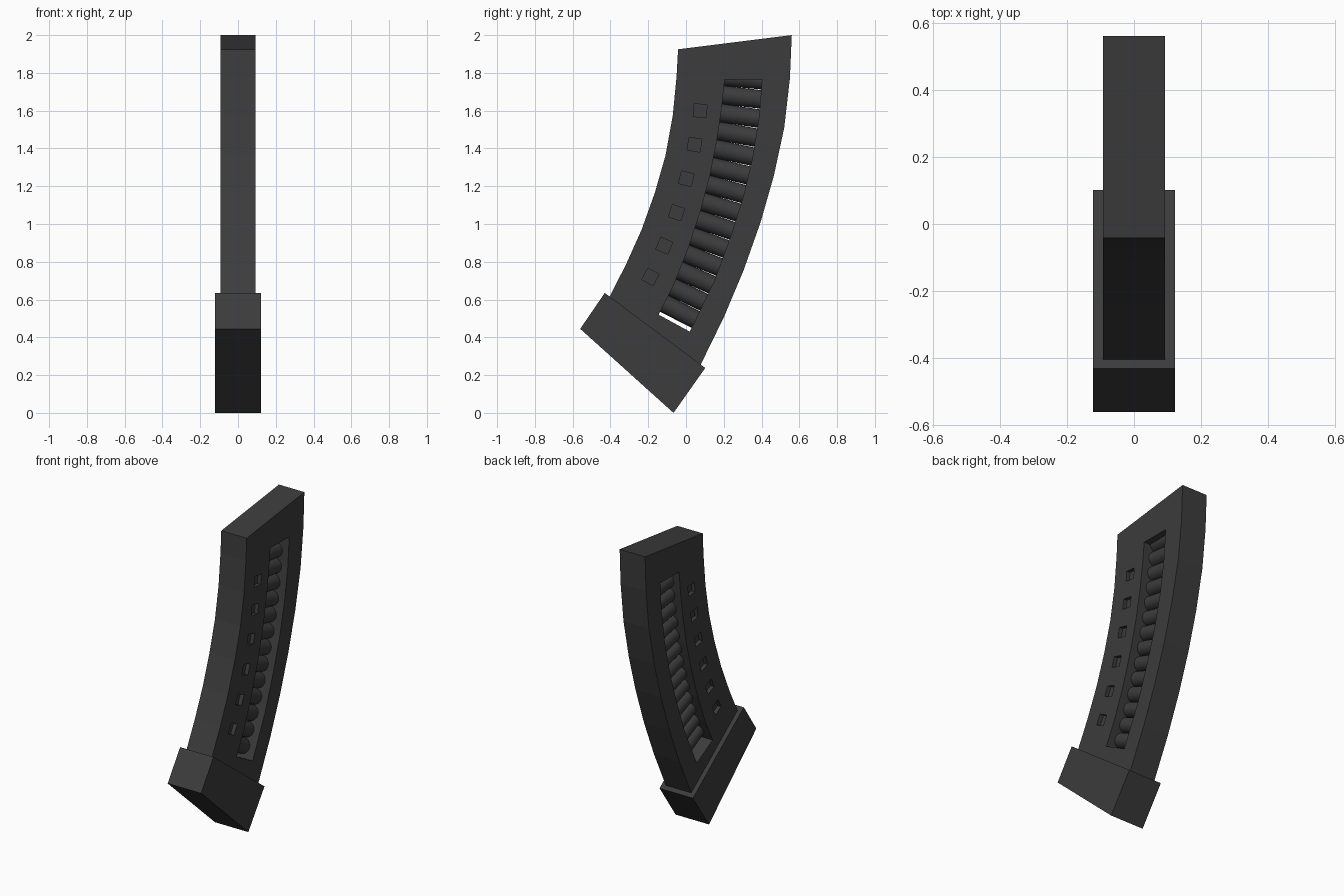
import bpy, bmesh
from math import radians, sin, cos
from mathutils import Matrix

if "Cube" in bpy.data.objects:
    bpy.data.objects.remove(bpy.data.objects["Cube"])


def prism(name, pts, x0, x1):
    """Extrude a (y, z) outline along x."""
    bm = bmesh.new()
    face = bm.faces.new([bm.verts.new((x0, y, z)) for y, z in pts])
    ext = bmesh.ops.extrude_face_region(bm, geom=[face])
    for v in ext["geom"]:
        if isinstance(v, bmesh.types.BMVert):
            v.co.x = x1
    bmesh.ops.recalc_face_normals(bm, faces=bm.faces)
    me = bpy.data.meshes.new(name)
    bm.to_mesh(me)
    bm.free()
    ob = bpy.data.objects.new(name, me)
    bpy.context.collection.objects.link(ob)
    mat(ob)
    return ob


dark = bpy.data.materials.new("dark_grey")
dark.diffuse_color = (0.045, 0.045, 0.045, 1)
dark.use_nodes = True
dark.node_tree.nodes["Principled BSDF"].inputs["Base Color"].default_value = dark.diffuse_color


def mat(ob):
    ob.data.materials.append(dark)


def cut(target, cutter):
    mod = target.modifiers.new(cutter.name, 'BOOLEAN')
    mod.operation = 'DIFFERENCE'
    mod.solver = 'EXACT'
    mod.object = cutter
    bpy.context.view_layer.objects.active = target
    bpy.ops.object.modifier_apply(modifier=mod.name)
    bpy.data.objects.remove(cutter)


W = 0.093
# Curved body
front = [(-0.042, 1.925), (-0.05, 1.78), (-0.07, 1.575), (-0.108, 1.365),
         (-0.165, 1.165), (-0.235, 0.97), (-0.318, 0.785), (-0.405, 0.615), (-0.42, 0.56)]
back = [(0.05, 0.2), (0.08, 0.26), (0.202, 0.51), (0.305, 0.755), (0.395, 1.01),
        (0.465, 1.255), (0.52, 1.51), (0.55, 1.77), (0.56, 2.0)]
body = prism("body", front + back, -W, W)

# Long curved window, open through both sides
window = [(0.205, 1.765), (0.19, 1.62), (0.165, 1.45), (0.13, 1.27), (0.08, 1.08),
          (0.012, 0.87), (-0.068, 0.67), (-0.145, 0.52), (0.02, 0.43), (0.15, 0.70),
          (0.235, 0.93), (0.302, 1.14), (0.352, 1.35), (0.387, 1.57), (0.402, 1.765)]
cut(body, prism("window_cutter", window, -0.2, 0.2))

# Shallow square recesses on both sides
squares = [(0.075, 1.60, 5), (0.045, 1.42, 9), (0.002, 1.24, 14),
           (-0.05, 1.06, 18), (-0.115, 0.885, 23), (-0.188, 0.72, 28)]
for side in (-1, 1):
    for y, z, deg in squares:
        a, h = -radians(deg), 0.034
        pts = [(y + h * (u * cos(a) - v * sin(a)), z + h * (u * sin(a) + v * cos(a)))
               for u, v in ((-1, -1), (1, -1), (1, 1), (-1, 1))]
        cut(body, prism("square_cutter", pts, side * (W - 0.025), side * 0.2))

# Base cap
prism("base_cap", [(-0.43, 0.635), (0.102, 0.238), (-0.066, 0.0), (-0.56, 0.445)], -0.122, 0.122)

# Row of stacked rods fanning along the window
N, step = 14, 0.099
y, z = 0.305, 1.77
for i in range(N):
    a = radians(5 + 22 * i / (N - 1))
    bm = bmesh.new()
    bmesh.ops.create_cone(bm, cap_ends=True, segments=24, radius1=0.049, radius2=0.049, depth=0.23,
                          matrix=Matrix.Translation((0, y, z)) @ Matrix.Rotation(radians(90) - a, 4, 'X'))
    me = bpy.data.meshes.new("rod")
    bm.to_mesh(me)
    bm.free()
    rod = bpy.data.objects.new(f"rod_{i + 1}", me)
    bpy.context.collection.objects.link(rod)
    mat(rod)
    bpy.ops.object.select_all(action='DESELECT')
    rod.select_set(True)
    bpy.context.view_layer.objects.active = rod
    bpy.ops.object.shade_smooth_by_angle(angle=radians(35))
    y -= step * sin(a)
    z -= step * cos(a)
